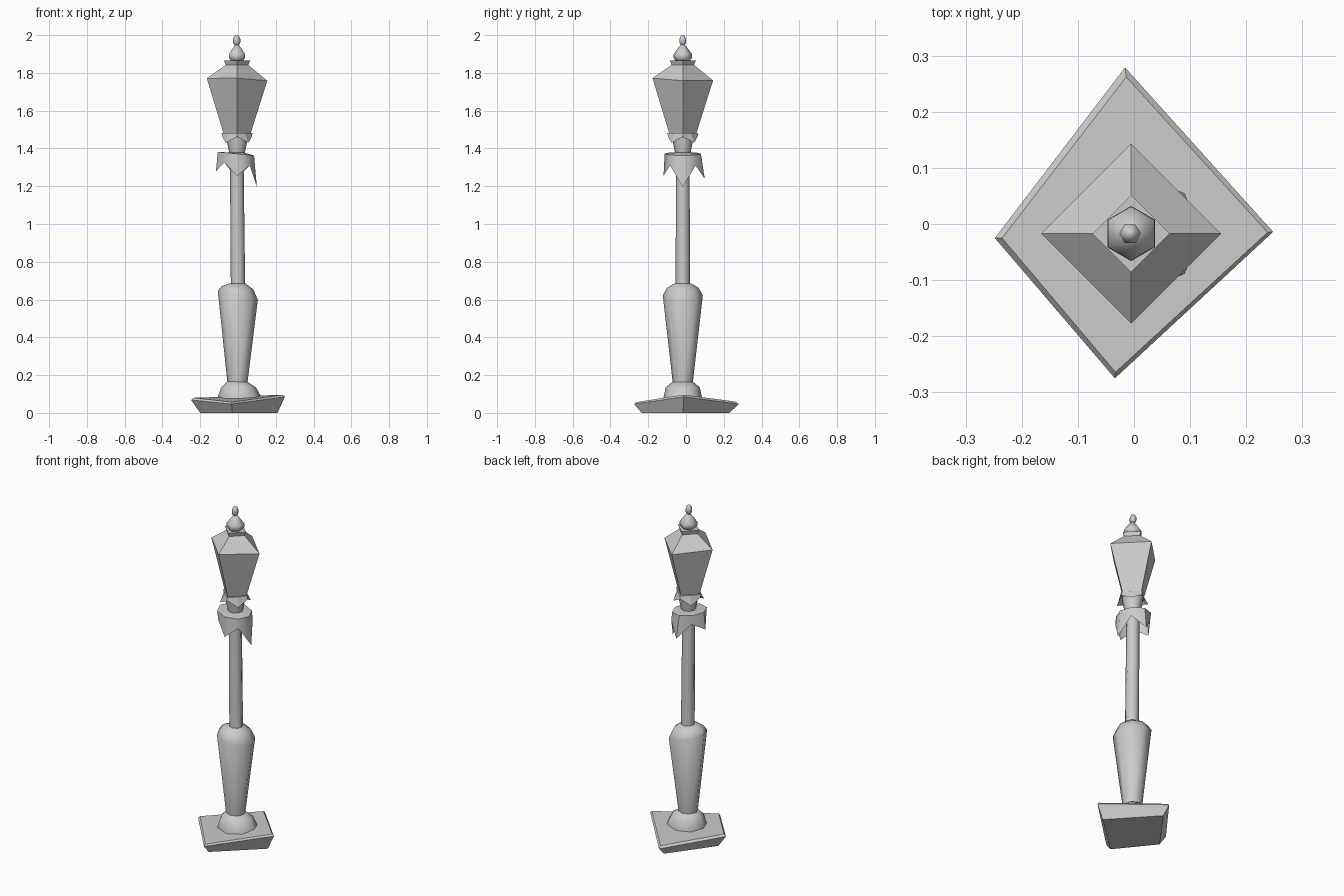
import bpy, bmesh, math
from math import cos, sin, pi

if "Cube" in bpy.data.objects:
    bpy.data.objects.remove(bpy.data.objects["Cube"])

CX, CY = -0.005, -0.017  # axis of the post


def mesh_from_rings(name, rings, smooth=None, cap_bottom=True, cap_top=True):
    """Skin a stack of equal-sized point rings."""
    bm = bmesh.new()
    vs = [[bm.verts.new(p) for p in ring] for ring in rings]
    n = len(rings[0])
    for a, b in zip(vs, vs[1:]):
        for i in range(n):
            j = (i + 1) % n
            bm.faces.new((a[i], a[j], b[j], b[i]))
    if cap_bottom:
        bm.faces.new(vs[0][::-1])
    if cap_top:
        bm.faces.new(vs[-1])
    bmesh.ops.recalc_face_normals(bm, faces=bm.faces[:])
    me = bpy.data.meshes.new(name)
    bm.to_mesh(me)
    bm.free()
    ob = bpy.data.objects.new(name, me)
    bpy.context.collection.objects.link(ob)
    if smooth:
        bpy.ops.object.select_all(action='DESELECT')
        ob.select_set(True)
        bpy.context.view_layer.objects.active = ob
        bpy.ops.object.shade_smooth_by_angle(angle=math.radians(smooth))
    return ob


def ring(z, r, n=8, dx=0.0, tilt=0.0, phase=0.0, sy=1.0):
    """Polygon around the post; tilt lowers the +x side."""
    out = []
    for i in range(n):
        a = 2 * pi * i / n + phase
        x = r * cos(a)
        out.append((CX + dx + x, CY + sy * r * sin(a), z - tilt * x))
    return out


# crooked base slab: corners in order right, back, left, front
mesh_from_rings("base_slab", [
    [(.21, -.015, 0), (-.015, .23, 0), (-.20, -.022, 0), (-.03, -.235, 0)],
    [(.248, -.014, .085), (-.016, .279, .047), (-.248, -.025, .068), (-.034, -.275, .047)],
    [(.238, -.015, .096), (-.014, .262, .060), (-.235, -.025, .080), (-.033, -.264, .057)],
])

# domed foot
mesh_from_rings("foot", [
    ring(.055, .117, dx=.015, sy=.9),
    ring(.085, .115, dx=.013, sy=.88),
    ring(.135, .092, dx=.008, sy=.98),
    ring(.165, .054)], smooth=50)

# tapered lower column
mesh_from_rings("lower_column", [
    ring(.15, .052, dx=.002),
    ring(.622, .106, dx=.004, tilt=.22),
    ring(.662, .084, dx=.002, tilt=.1),
    ring(.685, .045)], smooth=50)

# slender pole, leaning slightly
mesh_from_rings("pole", [ring(.66, .038, dx=.005), ring(1.39, .036, dx=-.002)], smooth=50)

# collar with hanging leaf points
tips = [(.105, 1.195), (.095, 1.31), (.116, 1.24), (.095, 1.325),
        (.112, 1.28), (.095, 1.325), (.102, 1.255), (.095, 1.31)]
hem = [(CX + r * cos(i * pi / 4), CY + r * sin(i * pi / 4), z) for i, (r, z) in enumerate(tips)]
mesh_from_rings("leaf_collar", [hem, ring(1.372, .096, dx=-.006, tilt=.1), ring(1.378, .04)],
                cap_bottom=False, smooth=50)

# flared neck
mesh_from_rings("neck", [ring(1.37, .040), ring(1.45, .056), ring(1.48, .058)], smooth=50)

# small skirt under the lantern: low at the diagonals, notched at the axes
skirt = [(CX + r * cos(i * pi / 4), CY + r * sin(i * pi / 4), z)
         for i, (r, z) in enumerate([(.078, 1.462), (.085, 1.43)] * 4)]
brim = [(CX + r * cos(i * pi / 4), CY + r * sin(i * pi / 4), 1.483)
        for i, r in enumerate([.082, .060] * 4)]
mesh_from_rings("lantern_skirt", [skirt, brim], cap_bottom=False)

# four-sided lantern, roof and cap
top = ring(1.765, .160, n=4, tilt=.04)
top = [(x, y, z + d) for (x, y, z), d in zip(top, (0, -.005, 0, .007))]
mesh_from_rings("lantern_glass", [ring(1.48, .072, n=4), top])
mesh_from_rings("lantern_roof", [top, ring(1.842, .060, n=4)])
mesh_from_rings("roof_cap", [ring(1.838, .058, n=4), ring(1.865, .069, n=4)])

# six-sided finial: bulb and knob
mesh_from_rings("finial_bulb", [
    ring(z, r, n=6, phase=pi / 6)
    for z, r in [(1.86, .034), (1.880, .049), (1.900, .048), (1.925, .030), (1.950, .010)]],
    smooth=70)
mesh_from_rings("finial_knob", [
    ring(z, r, n=6, dx=-.002)
    for z, r in [(1.943, .009), (1.960, .019), (1.980, .019), (1.995, .012), (2.0, .004)]],
    smooth=70)
